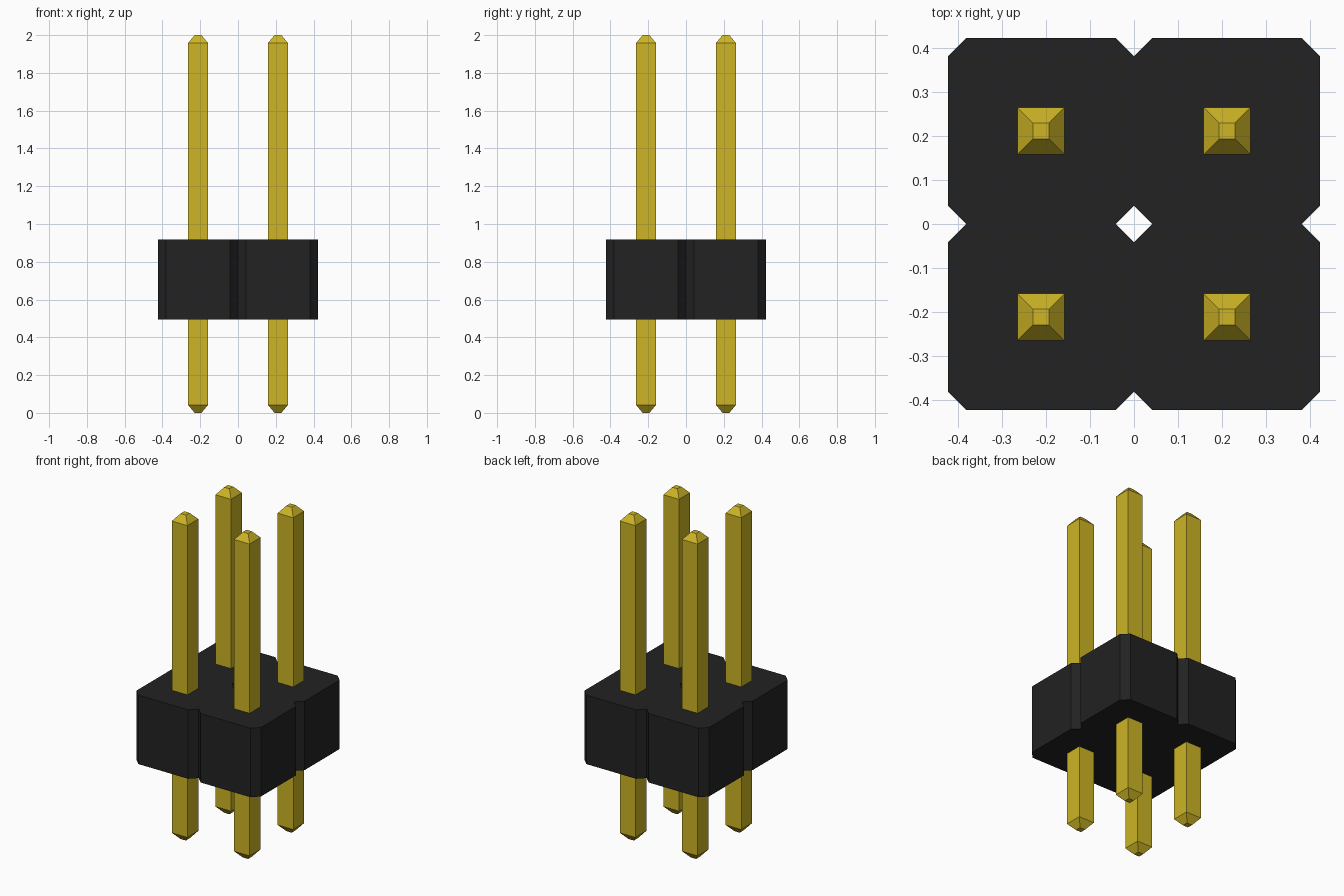
import bpy, bmesh
from mathutils import Vector

old = bpy.data.objects.get("Cube")
if old:
    bpy.data.objects.remove(old)

PITCH = 0.4233            # spacing between pins
HALF = PITCH / 2
CHAMFER = 0.042           # corner cut of each housing cell
BODY_Z = (0.494, 0.918)
PIN_HALF, TIP_HALF, TIP_H = 0.053, 0.018, 0.042


def make_material(name, rgb):
    mat = bpy.data.materials.new(name)
    mat.use_nodes = True
    colour = (*rgb, 1)
    mat.diffuse_color = colour
    mat.node_tree.nodes["Principled BSDF"].inputs["Base Color"].default_value = colour
    return mat


def make_object(name, bm, mat):
    bmesh.ops.recalc_face_normals(bm, faces=bm.faces)
    mesh = bpy.data.meshes.new(name)
    bm.to_mesh(mesh)
    bm.free()
    mesh.materials.append(mat)
    obj = bpy.data.objects.new(name, mesh)
    bpy.context.collection.objects.link(obj)
    return obj


black = make_material("black plastic", (0.016, 0.016, 0.016))
gold = make_material("gold metal", (0.61, 0.46, 0.0185))
centres = [(x, y) for y in (-HALF, HALF) for x in (-HALF, HALF)]

# Housing: four joined cells with cut corners, open where cells meet
h, c = HALF, HALF - CHAMFER
octagon = [(h, -c), (h, c), (c, h), (-c, h), (-h, c), (-h, -c), (-c, -h), (c, -h)]
bm = bmesh.new()
for cx, cy in centres:
    rings = [[bm.verts.new((cx + x, cy + y, z)) for x, y in octagon] for z in BODY_Z]
    low, high = rings
    bm.faces.new(low[::-1])
    bm.faces.new(high)
    for i in range(8):
        j = (i + 1) % 8
        mid = (low[i].co + low[j].co) / 2
        if min(abs(mid.x), abs(mid.y)) > 1e-4:
            bm.faces.new((low[i], low[j], high[j], high[i]))
bmesh.ops.remove_doubles(bm, verts=bm.verts, dist=1e-4)
make_object("housing", bm, black)

# Pins: square posts tapered at both ends
profile = [(TIP_HALF, 0), (PIN_HALF, TIP_H), (PIN_HALF, 2 - TIP_H), (TIP_HALF, 2)]
square = [(-1, -1), (1, -1), (1, 1), (-1, 1)]
pin_names = ["pin_front_right", "pin_front_left", "pin_back_right", "pin_back_left"]
for name, (cx, cy) in zip(pin_names, centres):
    bm = bmesh.new()
    rings = [[bm.verts.new((r * x, r * y, z)) for x, y in square] for r, z in profile]
    bm.faces.new(rings[0][::-1])
    bm.faces.new(rings[-1])
    for low, high in zip(rings, rings[1:]):
        for i in range(4):
            j = (i + 1) % 4
            bm.faces.new((low[i], low[j], high[j], high[i]))
    pin = make_object(name, bm, gold)
    pin.location = Vector((cx, cy, 0))
